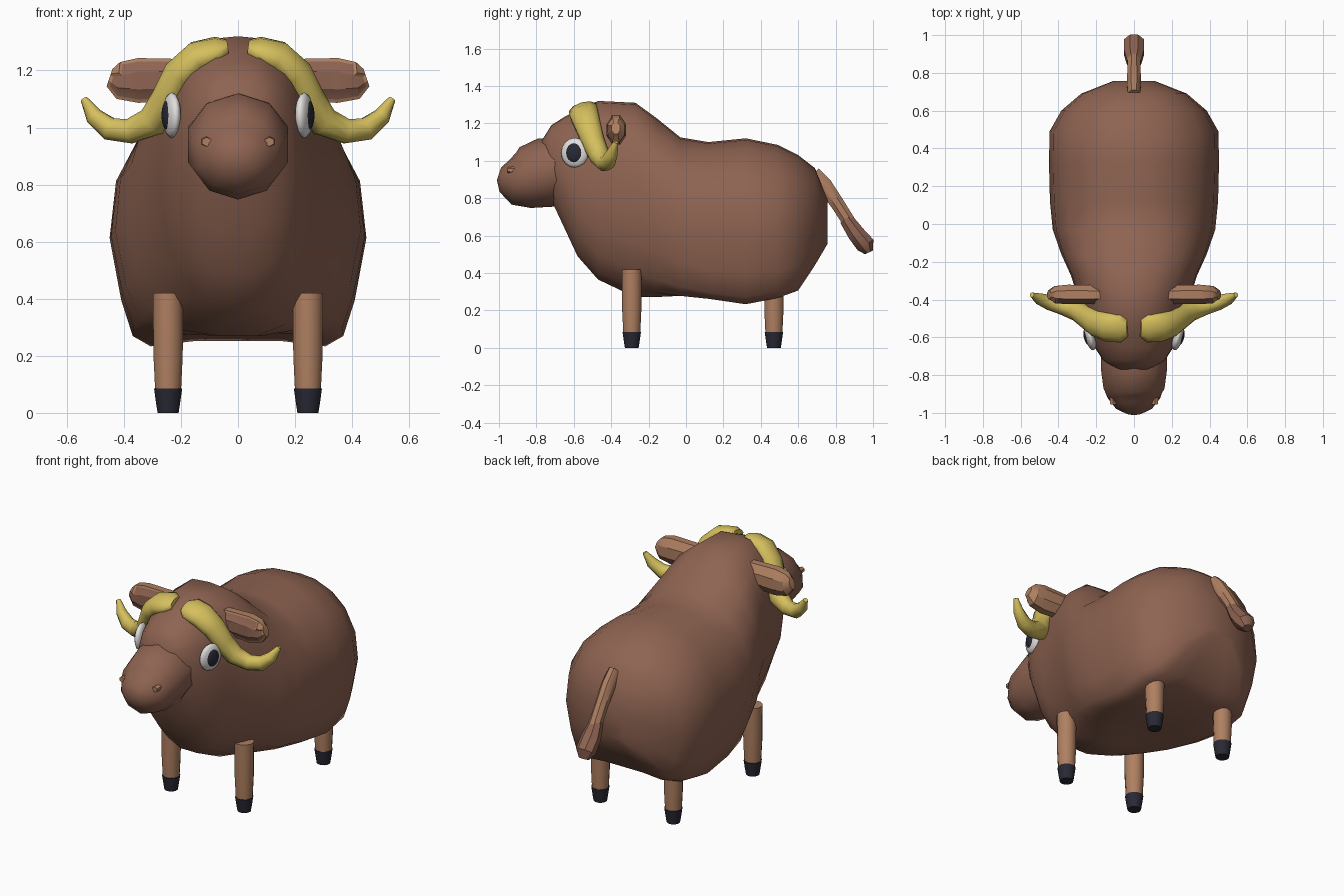
import bpy, bmesh, math
from mathutils import Vector, Matrix

if "Cube" in bpy.data.objects:
    bpy.data.objects.remove(bpy.data.objects["Cube"])


def material(name, rgb):
    m = bpy.data.materials.new(name)
    m.diffuse_color = (*rgb, 1)
    m.use_nodes = True
    m.node_tree.nodes["Principled BSDF"].inputs["Base Color"].default_value = m.diffuse_color
    return m


BROWN = material("brown hide", (0.27, 0.125, 0.083))
TAN = material("tan skin", (0.43, 0.215, 0.12))
GOLD = material("yellow horn", (0.66, 0.52, 0.11))
DARK = material("dark hoof", (0.022, 0.022, 0.036))
WHITE = material("eye white", (0.75, 0.74, 0.72))


def finish(name, bm, mats, angle=40):
    bmesh.ops.recalc_face_normals(bm, faces=bm.faces)
    me = bpy.data.meshes.new(name)
    bm.to_mesh(me)
    bm.free()
    ob = bpy.data.objects.new(name, me)
    bpy.context.collection.objects.link(ob)
    for m in mats:
        me.materials.append(m)
    bpy.ops.object.select_all(action='DESELECT')
    ob.select_set(True)
    bpy.context.view_layer.objects.active = ob
    bpy.ops.object.shade_smooth_by_angle(angle=math.radians(angle))
    return ob


def skin(rings):
    """Bridge a list of equal-length point rings and cap both ends."""
    bm = bmesh.new()
    loops = [[bm.verts.new(p) for p in r] for r in rings]
    n = len(loops[0])
    for a, b in zip(loops, loops[1:]):
        for i in range(n):
            j = (i + 1) % n
            bm.faces.new((a[i], a[j], b[j], b[i]))
    bm.faces.new(loops[0])
    bm.faces.new(loops[-1])
    return bm


def tube(path, sides, side=1, ref=(0, 0, 1), turn=0.5):
    """Path of (x, y, z, horizontal radius, vertical radius); side mirrors x."""
    pts = [Vector(p[:3]) for p in path]
    rings = []
    for i, p in enumerate(path):
        t = (pts[min(i + 1, len(pts) - 1)] - pts[max(i - 1, 0)]).normalized()
        u = Vector(ref).cross(t).normalized()
        v = t.cross(u)
        ring = []
        for k in range(sides):
            a = 2 * math.pi * (k + turn) / sides
            q = pts[i] + u * p[3] * math.cos(a) + v * p[4] * math.sin(a)
            ring.append((q.x * side, q.y, q.z))
        rings.append(ring)
    return skin(rings)


# Body: half sections (width fraction, height fraction) for rump and for chest
RUMP = [(0, .04), (.35, .04), (.68, .02), (.82, .06), (.91, .2), (1, .44),
        (.95, .66), (.77, .83), (.5, .94), (.24, .99), (0, 1)]
CHEST = [(0, 0), (.2, 0), (.5, .04), (.75, .13), (.93, .28), (1, .45),
         (.98, .62), (.88, .78), (.7, .9), (.35, .99), (0, 1)]
# y, bottom, top, half width, blend towards chest
STATIONS = [(.757, .55, .79, .11, .3), (.69, .43, .96, .28, .2), (.6, .29, 1.03, .385, .1),
            (.49, .25, 1.085, .447, 0), (.32, .215, 1.12, .45, 0), (.12, .245, 1.1, .445, 0),
            (-.03, .255, 1.125, .43, .3), (-.16, .26, 1.23, .385, .7), (-.27, .27, 1.31, .335, 1),
            (-.47, .365, 1.32, .27, 1), (-.58, .49, 1.27, .245, 1), (-.65, .64, 1.235, .21, 1),
            (-.72, .79, 1.19, .165, 1), (-.77, .98, 1.11, .1, 1)]
rings = []
for y, zb, zt, w, k in STATIONS:
    half = [(w * (a[0] * (1 - k) + b[0] * k), zb + (zt - zb) * (a[1] * (1 - k) + b[1] * k))
            for a, b in zip(RUMP, CHEST)]
    rings.append([(x, y, z) for x, z in half] + [(-x, y, z) for x, z in half[-2:0:-1]])
finish("body", skin(rings), [BROWN], 50)

# Muzzle
finish("muzzle", tube([(0, -1.0, .93, .045, .035), (0, -.97, .92, .1, .09),
                       (0, -.92, .905, .145, .14), (0, -.86, .91, .17, .165),
                       (0, -.75, .937, .185, .187), (0, -.64, .96, .185, .165)], 10), [BROWN], 50)

# Tail and its tuft
X = (1, 0, 0)
finish("tail", tube([(0, .68, .93, .045, .035), (0, .74, .87, .045, .04),
                     (0, .81, .77, .04, .038), (0, .88, .66, .038, .038)], 8, ref=X), [TAN])
finish("tail_tuft", tube([(0, .855, .69, .04, .04), (0, .91, .61, .05, .058),
                          (0, .96, .55, .055, .058), (0, .978, .51, .025, .03)], 8, ref=X), [BROWN])

for s, label in ((-1, "left"), (1, "right")):
    # Legs with hooves
    for y, end in ((-.29, "front"), (.47, "rear")):
        bm = tube([(.245, y, .08, .047, .047), (.245, y, .2, .053, .053),
                   (.245, y, .42, .055, .055)], 12, s, (0, 1, 0))
        finish(f"{end}_leg_{label}", bm, [TAN])
        bm = tube([(.245, y, 0, .038, .038), (.245, y, .03, .043, .043),
                   (.245, y, .085, .051, .051)], 12, s, (0, 1, 0))
        finish(f"{end}_hoof_{label}", bm, [DARK])

    # Curved horn, broad on the brow and tapering to an upturned tip
    horn = [(.035, -.55, 1.28, .05, .025), (.07, -.55, 1.275, .08, .04),
            (.14, -.545, 1.25, .08, .055), (.205, -.525, 1.19, .072, .057),
            (.25, -.495, 1.1, .062, .055), (.3, -.46, 1.02, .055, .055),
            (.38, -.435, .987, .045, .045), (.45, -.415, .995, .04, .042),
            (.505, -.395, 1.04, .03, .032), (.54, -.375, 1.1, .013, .013)]
    finish(f"horn_{label}", tube(horn, 10, s, (0, -.3, 1)), [GOLD], 60)

    # Ear with a brown inset on its front
    bm = tube([(.14, -.375, 1.17, .055, .075), (.35, -.375, 1.165, .058, .085),
               (.42, -.375, 1.165, .05, .07), (.45, -.375, 1.175, .025, .035)], 8, s)
    bmesh.ops.recalc_face_normals(bm, faces=bm.faces)
    front = [f for f in bm.faces if f.normal.y < -.6]
    bmesh.ops.inset_region(bm, faces=front, thickness=.012, depth=-.004)
    for f in front:
        f.material_index = 1
    finish(f"ear_{label}", bm, [TAN, BROWN], 30)

    # Eye: white oval with a dark pupil bulging out of it
    turn = Matrix.Rotation(-s * math.radians(14), 4, 'Z')
    for name, off, size, mat in (("eye_white", 0, (.028, .075, .08), WHITE),
                                 ("pupil", .011, (.023, .05, .058), DARK)):
        bm = bmesh.new()
        m = (Matrix.Translation((s * .232, -.595, 1.043)) @ turn
             @ Matrix.Translation((s * off, 0, 0)) @ Matrix.Diagonal((*size, 1))
             @ Matrix.Rotation(math.pi / 2, 4, 'Y'))
        bmesh.ops.create_uvsphere(bm, u_segments=16, v_segments=10, radius=1, matrix=m)
        finish(f"{name}_{label}", bm, [mat], 60)

    # Nostril bump
    bm = tube([(.11, -.91, .95, .022, .02), (.11, -.955, .95, .018, .016)], 6, s)
    finish(f"nostril_{label}", bm, [TAN])
